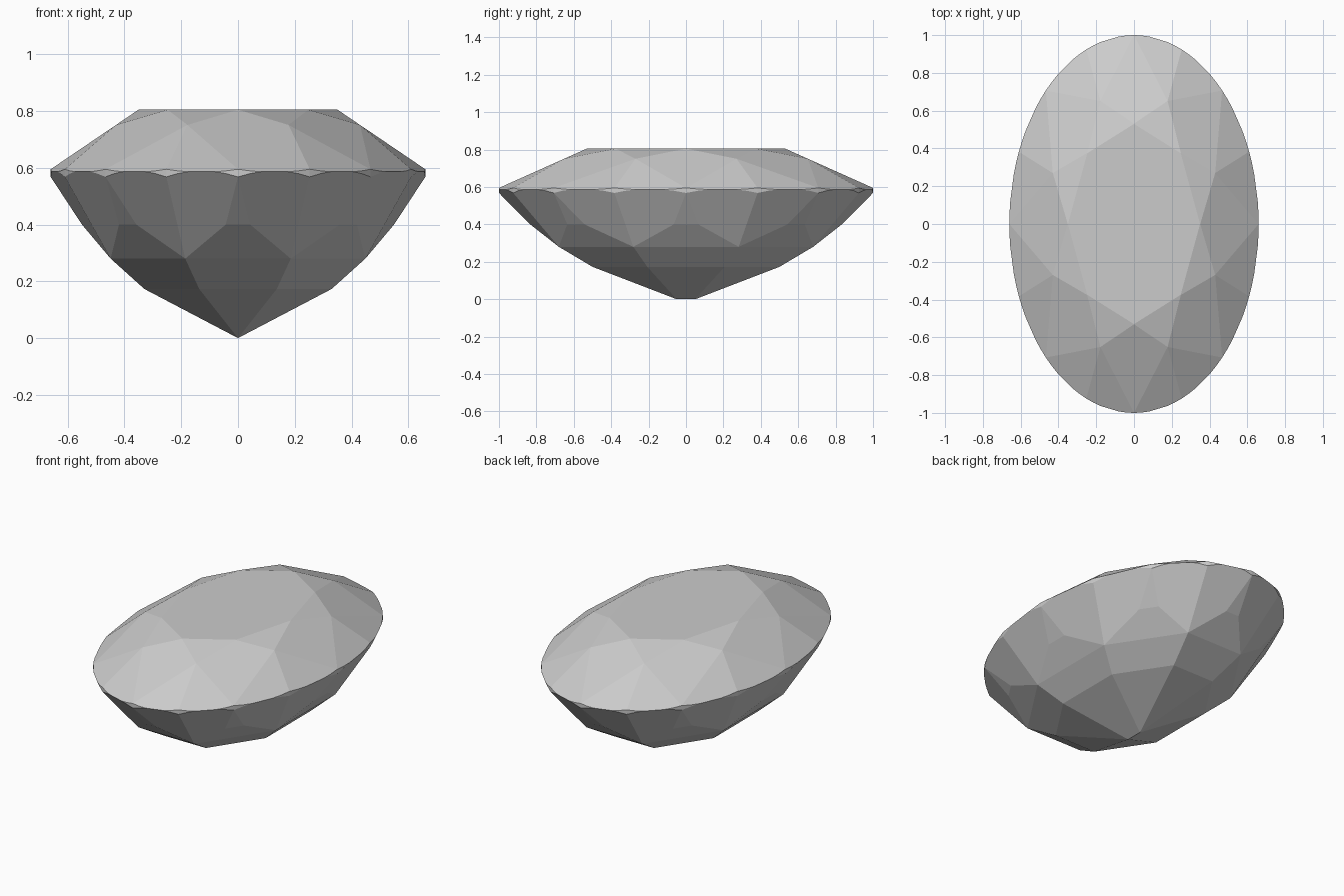
import bpy, bmesh, math
from mathutils import Vector

if "Cube" in bpy.data.objects:
    bpy.data.objects.remove(bpy.data.objects["Cube"])

SX = 0.66                      # oval width ratio
STEP = math.pi / 8             # 16 girdle points
CENTRE = Vector((0, 0, 0.55))


def pt(i, r, z):
    """Point on the oval at step i, radius r, height z."""
    return Vector((r * SX * math.sin(i * STEP), r * math.cos(i * STEP), z))


# Rough stone: an oval cylinder up to table height
bm = bmesh.new()
bmesh.ops.create_cone(bm, cap_ends=True, segments=96, radius1=1, radius2=1, depth=0.805)
for v in bm.verts:
    v.co = Vector((v.co.x * SX, v.co.y, v.co.z + 0.4025))


def cut(a, b, c):
    """Grind a flat facet through three points."""
    n = (b - a).cross(c - a).normalized()
    if n.dot(CENTRE - a) > 0:
        n = -n
    res = bmesh.ops.bisect_plane(bm, geom=bm.verts[:] + bm.edges[:] + bm.faces[:], dist=1e-5,
                                 plane_co=a, plane_no=n, clear_outer=True)
    edges = [e for e in res["geom_cut"] if isinstance(e, bmesh.types.BMEdge) and e.is_boundary]
    if edges:
        bmesh.ops.holes_fill(bm, edges=edges, sides=0)


TOP, LOW = 0.595, 0.568        # girdle edge heights
CROWN = (0.705, 0.751)         # crown kite corners
PAV = (0.736, 0.28)            # pavilion kite corners
PAV2 = (0.541, 0.173)          # lower pavilion tier
COS = math.cos(STEP)

# Upper and lower girdle facets
for i in range(16):
    j = i if i % 2 else i + 1
    cut(pt(i, 1, TOP), pt(i + 1, 1, TOP), pt(j, *CROWN))
    cut(pt(i, 1, LOW), pt(i + 1, 1, LOW), pt(j, *PAV))

for i in range(0, 16, 2):
    # Crown: main kites and star facets
    cut(pt(i, 1, TOP), pt(i - 1, *CROWN), pt(i + 1, *CROWN))
    cut(pt(i, 0.53, 0.805), pt(i + 2, 0.53, 0.805), pt(i + 1, *CROWN))
    # Pavilion mains, stepped in tiers
    side = Vector((SX * math.cos(i * STEP), -math.sin(i * STEP), 0)) * 0.1
    mid = pt(i, 0.833, 0.40)
    cut(pt(i, 1, LOW), mid, mid + side)
    cut(mid, pt(i - 1, *PAV), pt(i + 1, *PAV))
    cut(pt(i - 1, *PAV), pt(i + 1, *PAV), pt(i + 1, *PAV2))
    # Lowest tier meets the short keel
    y = 0.05 if math.cos(i * STEP) > -1e-6 else -0.05
    cut(pt(i - 1, *PAV2), pt(i + 1, *PAV2), Vector((0, y, 0)))

bmesh.ops.remove_doubles(bm, verts=bm.verts[:], dist=1e-4)
bmesh.ops.recalc_face_normals(bm, faces=bm.faces[:])
mesh = bpy.data.meshes.new("oval_gem")
bm.to_mesh(mesh)
bm.free()
gem = bpy.data.objects.new("oval_gem", mesh)
bpy.context.collection.objects.link(gem)
